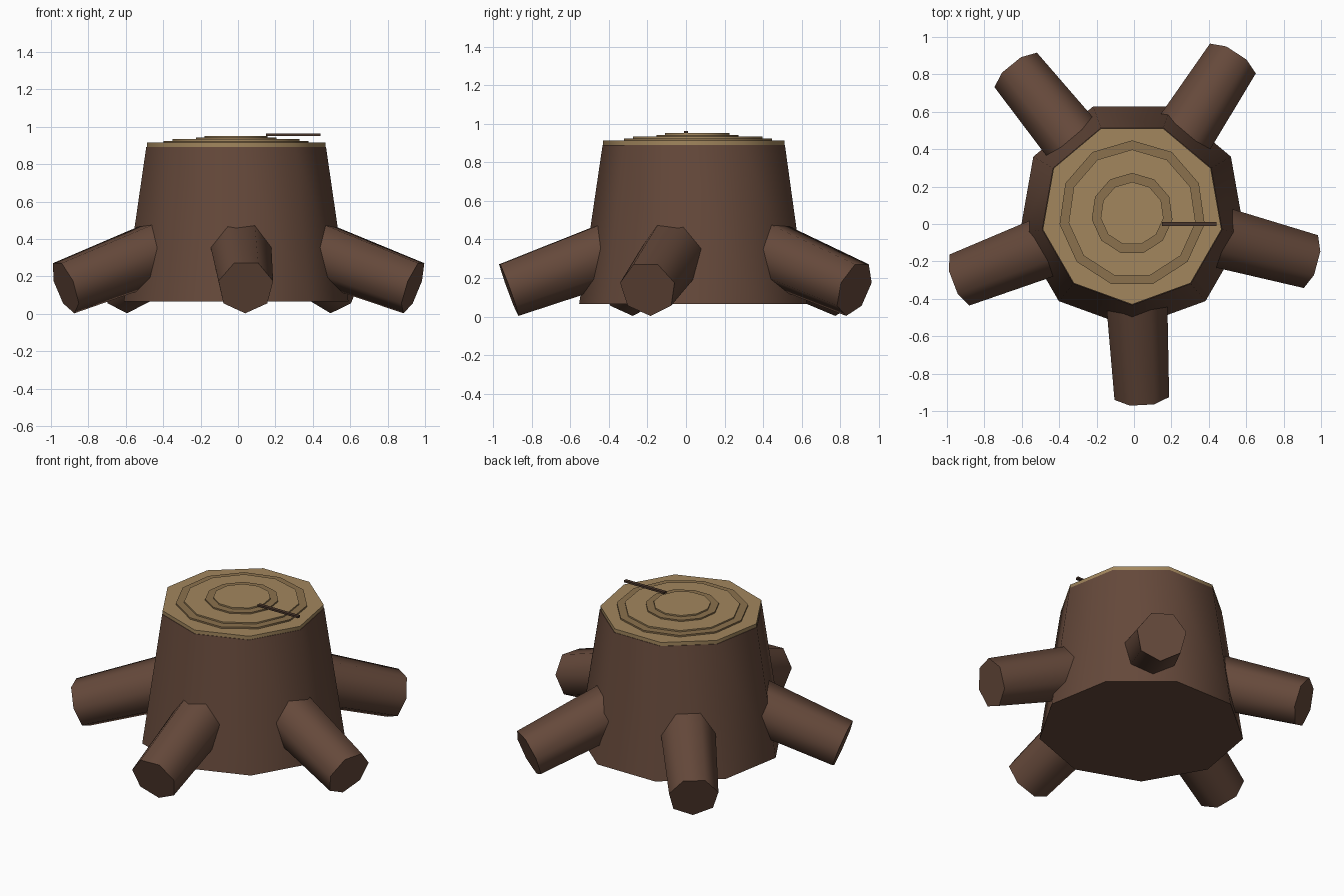
import bpy, math
from mathutils import Vector

if "Cube" in bpy.data.objects:
    bpy.data.objects.remove(bpy.data.objects["Cube"])


def material(name, rgb):
    m = bpy.data.materials.new(name)
    m.diffuse_color = (*rgb, 1)
    m.use_nodes = True
    m.node_tree.nodes["Principled BSDF"].inputs["Base Color"].default_value = m.diffuse_color
    return m


BARK = material("bark", (0.13, 0.066, 0.043))
WOOD = material("cut_wood", (0.36, 0.24, 0.11))
RING = material("ring_wood", (0.26, 0.165, 0.075))
CRACK = material("crack_wood", (0.07, 0.038, 0.025))
CX, CY = -0.01, 0.055          # trunk axis


def drum(name, sides, r_start, r_end, start, end, mat, spin=0.0):
    """Tapered cylinder from start to end; its first vertex points to local +y."""
    start, end = Vector(start), Vector(end)
    axis = end - start
    bpy.ops.mesh.primitive_cone_add(vertices=sides, radius1=r_start, radius2=r_end,
                                    depth=axis.length, location=(start + end) / 2)
    ob = bpy.context.object
    ob.name = name
    if Vector((axis.x, axis.y)).length > 1e-6:
        # keep local y in the vertical plane of the axis, pointing down
        z = axis.normalized()
        x = Vector((0, 0, -1)).cross(z).normalized()
        y = z.cross(x)
        ob.rotation_euler = Vector((0, 0, 1)).rotation_difference(z).to_euler()
        from mathutils import Matrix
        ob.rotation_euler = Matrix((x, y, z)).transposed().to_euler()
    else:
        ob.rotation_euler.z = spin
    ob.data.materials.append(mat)
    bpy.ops.object.shade_smooth_by_angle(angle=math.radians(60))
    return ob


# Trunk and pale cut top
drum("trunk", 9, 0.61, 0.488, (CX, CY, 0.065), (CX, CY, 0.892), BARK, math.pi)
drum("cut_top", 9, 0.485, 0.485, (CX, CY, 0.89), (CX, CY, 0.915), WOOD, math.pi)

# Growth rings: stacked thin discs
for name, r, top, mat in (("outer_ring", 0.392, 0.925, RING), ("outer_wood", 0.343, 0.934, WOOD),
                          ("inner_ring", 0.218, 0.943, RING), ("inner_wood", 0.17, 0.952, WOOD)):
    drum(name, 11, r, r, (CX, CY, 0.905), (CX, CY, top), mat)

# Crack in the cut top
bpy.ops.mesh.primitive_cube_add(size=1, location=(0.295, 0.0, 0.958))
crack = bpy.context.object
crack.name = "crack"
crack.dimensions = (0.29, 0.022, 0.012)
crack.data.materials.append(CRACK)

# Five roots sloping down and outwards
for i in range(5):
    a = math.radians(-87 + 72 * i)

    def at(r, z):
        return (CX + r * math.cos(a), CY + r * math.sin(a), z)
    drum(f"root_{i + 1}", 7, 0.172, 0.15, at(0.34, 0.376), at(0.978, 0.144), BARK)
